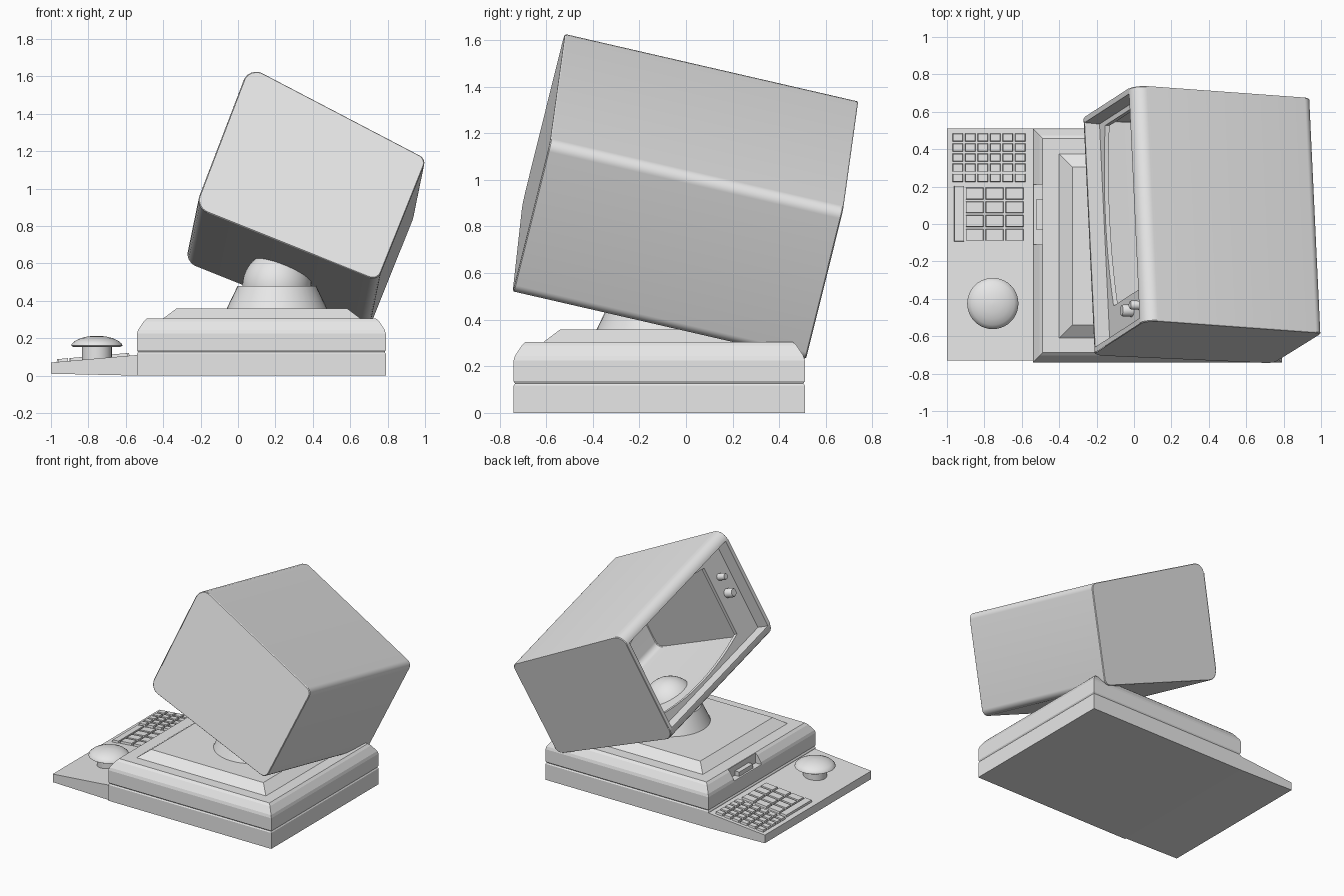
import bpy, bmesh, math
from mathutils import Vector, Matrix

if "Cube" in bpy.data.objects:
    bpy.data.objects.remove(bpy.data.objects["Cube"])

grey = bpy.data.materials.new("light_grey")
grey.diffuse_color = (0.8, 0.8, 0.8, 1)
grey.use_nodes = True
grey.node_tree.nodes["Principled BSDF"].inputs["Base Color"].default_value = grey.diffuse_color


def finish(bm, name, smooth=None):
    bmesh.ops.recalc_face_normals(bm, faces=bm.faces)
    me = bpy.data.meshes.new(name)
    bm.to_mesh(me)
    bm.free()
    ob = bpy.data.objects.new(name, me)
    bpy.context.collection.objects.link(ob)
    me.materials.append(grey)
    if smooth:
        bpy.ops.object.select_all(action='DESELECT')
        ob.select_set(True)
        bpy.context.view_layer.objects.active = ob
        bpy.ops.object.shade_smooth_by_angle(angle=math.radians(smooth))
    return ob


def skin(bm, rings, caps=True):
    """Join closed vertex rings with quads, optionally capping the ends."""
    for a, b in zip(rings, rings[1:]):
        n = len(a)
        for i in range(n):
            j = (i + 1) % n
            bm.faces.new((a[i], a[j], b[j], b[i]))
    if caps:
        bm.faces.new(rings[0])
        bm.faces.new(rings[-1])


def stack(name, x0, x1, y0, y1, levels):
    """Rectangular loft: levels are (z, inset)."""
    bm = bmesh.new()
    rings = [[bm.verts.new(p) for p in ((x0 + i, y0 + i, z), (x1 - i, y0 + i, z),
                                        (x1 - i, y1 - i, z), (x0 + i, y1 - i, z))]
             for z, i in levels]
    skin(bm, rings)
    return finish(bm, name)


def lathe(name, cx, cy, profile, n=40, smooth=35, mat=None):
    bm = bmesh.new()
    rings = [[bm.verts.new((cx + r * math.cos(2 * math.pi * k / n),
                            cy + r * math.sin(2 * math.pi * k / n), z)) for k in range(n)]
             for r, z in profile]
    skin(bm, rings)
    if mat:
        bm.transform(mat)
    return finish(bm, name, smooth)


# Base cabinet with groove, chamfered top and drive notch
base = stack("base_cabinet", -0.54, 0.79, -0.74, 0.51,
             [(0, 0), (0.117, 0), (0.126, 0.006), (0.136, 0),
              (0.225, 0), (0.245, 0.006), (0.29, 0.036), (0.305, 0.052)])
cutter = stack("notch_cutter", -0.6, -0.49, -0.11, 0.21, [(0.23, 0), (0.4, 0)])
cutter.hide_render = True
cutter.hide_viewport = True
mod = base.modifiers.new("notch", 'BOOLEAN')
mod.operation = 'DIFFERENCE'
mod.object = cutter
stack("drive_latch", -0.525, -0.485, -0.03, 0.13, [(0.225, 0), (0.262, 0)])

# Raised plate, swivel cone and ball
stack("raised_plate", -0.40, 0.655, -0.61, 0.375, [(0.30, 0), (0.305, 0), (0.358, 0.07)])
lathe("swivel_cone", 0.208, -0.115, [(0.27, 0.355), (0.21, 0.48)])
lathe("swivel_ball", 0.208, -0.115,
      [(0.185 * math.cos(a), 0.48 + 0.185 * math.sin(a))
       for a in (math.radians(d) for d in range(-10, 90, 9))])


# Keyboard wedge
def slope(x):
    return 0.07 + (x + 1) * 0.087


bm = bmesh.new()
skin(bm, [[bm.verts.new((x, y, z)) for x, z in
           ((-1, 0.01), (-0.54, 0.0), (-0.54, slope(-0.54)), (-1, slope(-1)))]
          for y in (-0.73, 0.51)])
finish(bm, "keyboard_wedge")


# Keys
def key(bm, x0, x1, y0, y1, h=0.015):
    rings = []
    for dz, i in ((-0.01, 0), (h, 0.004)):
        rings.append([bm.verts.new((x, y, slope(x) + dz)) for x, y in
                      ((x0 + i, y0 + i), (x1 - i, y0 + i), (x1 - i, y1 - i), (x0 + i, y1 - i))])
    skin(bm, rings)


def key_grid(name, x0, x1, y0, y1, nx, ny, gap=0.008):
    bm = bmesh.new()
    dx, dy = (x1 - x0) / nx, (y1 - y0) / ny
    for i in range(nx):
        for j in range(ny):
            key(bm, x0 + i * dx + gap / 2, x0 + (i + 1) * dx - gap / 2,
                y0 + j * dy + gap / 2, y0 + (j + 1) * dy - gap / 2)
    finish(bm, name)


key_grid("small_keys", -0.975, -0.575, 0.22, 0.49, 6, 5)
key_grid("large_keys", -0.905, -0.585, -0.095, 0.20, 3, 4)
key_grid("space_bar", -0.967, -0.902, -0.10, 0.21, 1, 1)

# Mushroom button
lathe("button_stem", -0.755, -0.425, [(0.08, 0.07), (0.08, 0.165)])
lathe("button_cap", -0.755, -0.425,
      [(0.08, 0.152), (0.125, 0.153), (0.137, 0.160), (0.134, 0.170), (0.115, 0.186),
       (0.085, 0.200), (0.05, 0.209), (0.01, 0.213)])

# Monitor frame: u = depth, v = width, w = height
U = Vector((0.937, -0.036, -0.350)).normalized()
V = Vector((-0.046, 0.974, -0.224)).normalized()
W = U.cross(V).normalized()
tilt = Matrix((U, V, W)).transposed().to_4x4()
tilt.translation = (-0.230, -0.702, 0.899)
WIDTH = 1.292


def rounded(points, radii, n=6):
    out = []
    for i, p in enumerate(points):
        p = Vector(p)
        a = (Vector(points[i - 1]) - p).normalized()
        b = (Vector(points[(i + 1) % len(points)]) - p).normalized()
        half = a.angle(b) / 2
        r = radii[i]
        c = p + (a + b).normalized() * r / math.sin(half)
        s = (p + a * r / math.tan(half) - c).normalized()
        e = (p + b * r / math.tan(half) - c).normalized()
        out += [c + (s * (1 - k / n) + e * (k / n)).normalized() * r for k in range(n + 1)]
    return out


# Hollow monitor shell, first and last profile points bound the open front
prof = rounded([(0, 0), (1.053, -0.025), (1.064, 0.694), (0, 0.83)],
               [0.07, 0.045, 0.045, 0.07])
bm = bmesh.new()
B = 0.005
mid = Vector((0.52, 0.38))
rings = []
for v, inset in ((0, B), (B, 0), (WIDTH - B, 0), (WIDTH, B)):
    rings.append([bm.verts.new((q.x, v, q.y)) for q in
                  (p + (mid - p).normalized() * inset for p in prof)])
bm.faces.new(rings[0])
bm.faces.new(rings[-1])
for a, b in zip(rings, rings[1:]):
    for i in range(len(prof) - 1):
        bm.faces.new((a[i], a[i + 1], b[i + 1], b[i]))
w0, w1 = prof[0].y, prof[-1].y


# Recessed front: rim, recess walls, bezel with bulging screen hole and lip
def rect(u, iv, iw):
    return [bm.verts.new((u, v, w)) for v, w in
            ((iv, w0 + iw), (WIDTH - iv, w0 + iw), (WIDTH - iv, w1 - iw), (iv, w1 - iw))]


D = 0.085
back = rect(D, 0.035, 0)
skin(bm, [rect(0, 0, 0), rect(0, 0.03, 0), back], caps=False)
v0, v1, h0, h1, N = 0.24, 1.23, 0.15, 0.68, 10
bulge = [0.06 * (1 - (2 * k / N - 1) ** 2) for k in range(N)]
hole = [(v0 + (v1 - v0) * k / N, h0 - bulge[k]) for k in range(N)]
hole += [(v1, h0 + (h1 - h0) * k / N) for k in range(N)]
hole += [(v1 + (v0 - v1) * k / N, h1 + bulge[k]) for k in range(N)]
hole += [(v0, h1 + (h0 - h1) * k / N) for k in range(N)]
lip = [bm.verts.new((D, v, w)) for v, w in hole]
lip_in = [bm.verts.new((D + 0.025, v, w)) for v, w in hole]
skin(bm, [lip, lip_in], caps=False)


def loop_edges(ring):
    return [bm.edges.get((a, b)) for a, b in zip(ring, ring[1:] + ring[:1])]


bmesh.ops.triangle_fill(bm, use_beauty=True, edges=loop_edges(back) + loop_edges(lip),
                        normal=(-1, 0, 0))
bmesh.ops.remove_doubles(bm, verts=bm.verts, dist=0.0005)
bm.transform(tilt)
finish(bm, "monitor_shell", 30)

# Monitor knobs on the bezel
for name, w, r in (("large_knob", 0.42, 0.032), ("small_knob", 0.55, 0.024)):
    place = tilt @ Matrix.Translation((D, 0.15, w)) @ Matrix.Rotation(-math.pi / 2, 4, 'Y')
    lathe(name, 0, 0, [(r, -0.01), (r, 0.05), (r * 0.8, 0.06)], n=20, mat=place)
